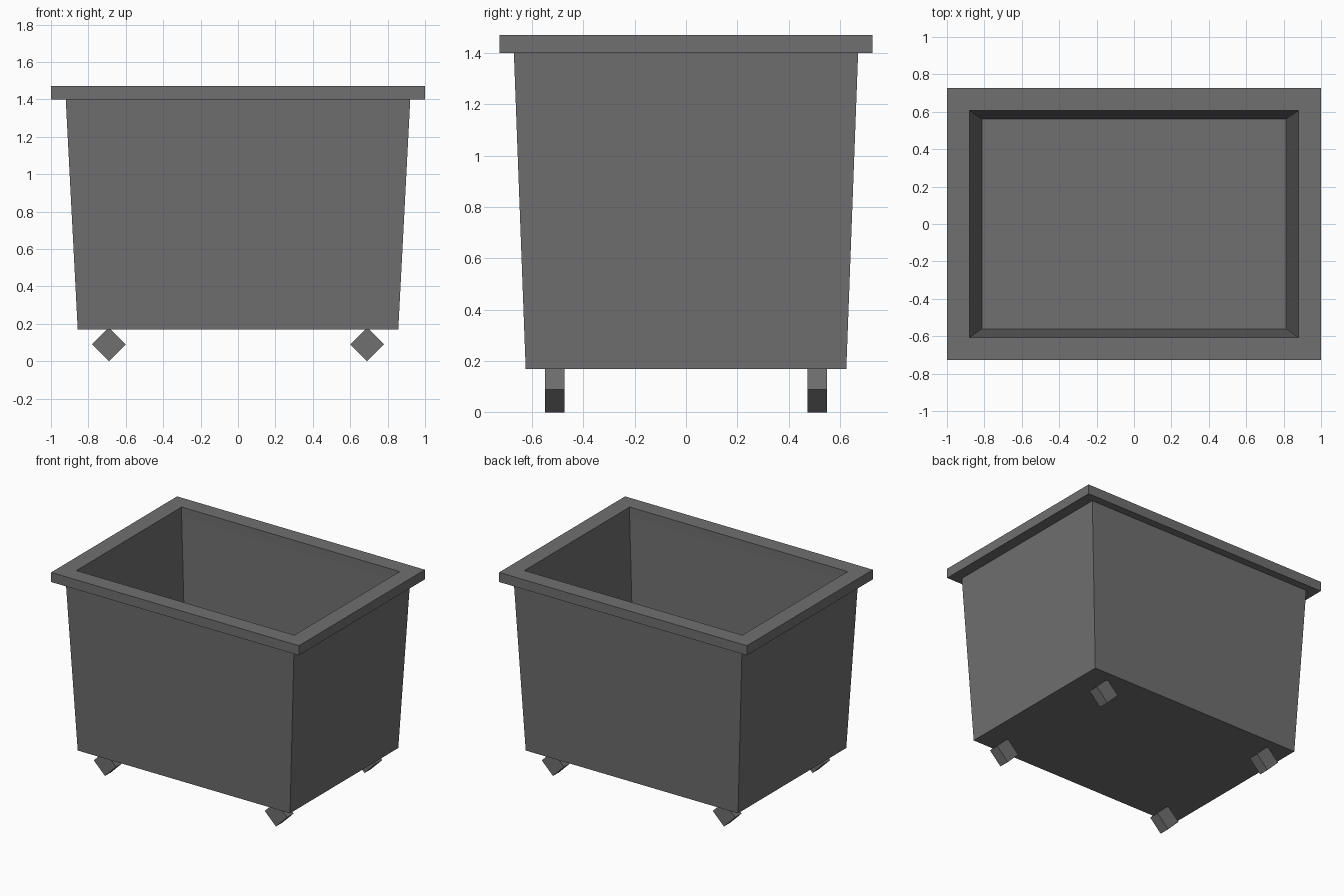
import bpy, bmesh, math
from mathutils import Matrix

if "Cube" in bpy.data.objects:
    bpy.data.objects.remove(bpy.data.objects["Cube"])

grey = bpy.data.materials.new("dark grey")
grey.diffuse_color = (0.16, 0.16, 0.16, 1)
grey.use_nodes = True
grey.node_tree.nodes["Principled BSDF"].inputs["Base Color"].default_value = grey.diffuse_color


def make_object(name, bm):
    bmesh.ops.recalc_face_normals(bm, faces=bm.faces)
    mesh = bpy.data.meshes.new(name)
    bm.to_mesh(mesh)
    bm.free()
    mesh.materials.append(grey)
    ob = bpy.data.objects.new(name, mesh)
    bpy.context.collection.objects.link(ob)
    return ob


def loft(name, rects, closed=False):
    """Join rectangles (half x, half y, z); cap the ends or close into a ring."""
    bm = bmesh.new()
    loops = [[bm.verts.new((sx * x, sy * y, z))
              for sx, sy in ((-1, -1), (1, -1), (1, 1), (-1, 1))]
             for x, y, z in rects]
    pairs = list(zip(loops, loops[1:]))
    if closed:
        pairs.append((loops[-1], loops[0]))
    else:
        bm.faces.new(loops[0])
        bm.faces.new(loops[-1])
    for a, b in pairs:
        for i in range(4):
            j = (i + 1) % 4
            bm.faces.new((a[i], a[j], b[j], b[i]))
    return make_object(name, bm)


# Tapered tub: outside up, over the lip, inside down to the floor
loft("tub", [(0.857, 0.624, 0.17), (0.921, 0.67, 1.40),
             (0.88, 0.607, 1.40), (0.814, 0.562, 0.21)])

# Overhanging rim
loft("rim", [(1.0, 0.726, 1.40), (1.0, 0.726, 1.47),
             (0.88, 0.607, 1.47), (0.88, 0.607, 1.40)], closed=True)

# Four-sided wheels standing on their corners
for sx, side in ((-1, "left"), (1, "right")):
    for sy, end in ((-1, "front"), (1, "back")):
        bm = bmesh.new()
        bmesh.ops.create_cone(
            bm, cap_ends=True, segments=4, radius1=0.09, radius2=0.09, depth=0.075,
            matrix=Matrix.Translation((sx * 0.69, sy * 0.511, 0.09))
            @ Matrix.Rotation(math.pi / 2, 4, 'X'))
        make_object(f"{end}_{side}_wheel", bm)
